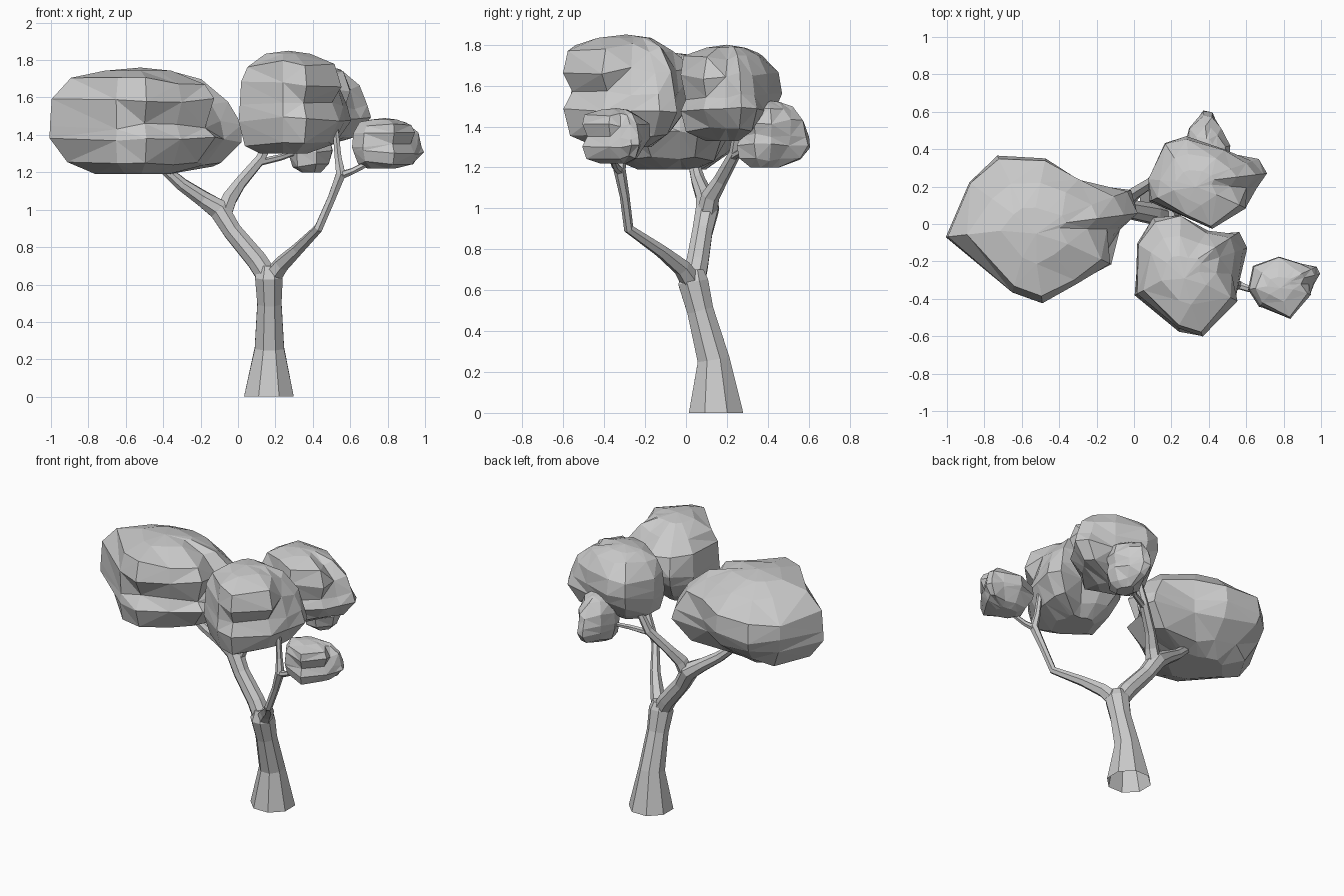
import bpy, bmesh, math, random
from mathutils import Vector

grey = bpy.data.materials.new("light_grey")
grey.diffuse_color = (0.6, 0.6, 0.6, 1)


def finish(bm, name):
    bmesh.ops.recalc_face_normals(bm, faces=bm.faces)
    me = bpy.data.meshes.new(name)
    bm.to_mesh(me)
    bm.free()
    me.materials.append(grey)
    ob = bpy.data.objects.new(name, me)
    bpy.context.collection.objects.link(ob)
    return ob


def skin(bm, rings, bottom=True):
    """Bridge successive rings of vertices and cap the ends."""
    n = len(rings[0])
    for a, b in zip(rings, rings[1:]):
        for i in range(n):
            j = (i + 1) % n
            bm.faces.new((a[i], a[j], b[j], b[i]))
    if bottom:
        bm.faces.new(rings[0][::-1])
    return bm.faces.new(rings[-1])


def limb(name, path, sides, bottom=True):
    """Tapered tube; path points are (x, y, z, radius)."""
    bm = bmesh.new()
    pts = [Vector(p[:3]) for p in path]
    rings = []
    for k, p in enumerate(pts):
        t = pts[min(k + 1, len(pts) - 1)] - pts[max(k - 1, 0)]
        if p.z == 0:
            t = Vector((0, 0, 1))
        q = Vector((0, 0, 1)).rotation_difference(t)
        ring = []
        for i in range(sides):
            a = math.tau * (i + 0.5) / sides
            ring.append(bm.verts.new(p + q @ Vector((math.cos(a), math.sin(a), 0)) * path[k][3]))
        rings.append(ring)
    skin(bm, rings, bottom)
    finish(bm, name)


# foliage layers: height fraction, body scale, forward bias, lobe scale, groove depth
LAYERS = [(0, 0.4, 0.16, 0.3, 0), (0.11, 0.74, 0.2, 0.8, 0), (0.32, 0.95, 0.1, 1.0, 0),
          (0.46, 0.99, 0.03, 0.96, 0.13), (0.68, 0.97, 0.04, 0.85, 0),
          (0.88, 0.77, 0.17, 0.62, 0), (0.97, 0.38, 0.12, 0.32, 0)]
GROOVE = Vector((0.8, -0.6))


def foliage(name, body, lobe, z0, z1, seed):
    """Faceted clump: one outline (body plus side lobe) scaled layer by layer."""
    rnd = random.Random(seed)
    bm = bmesh.new()
    c = sum((Vector(p) for p in body), Vector((0, 0))) / len(body)
    h = z1 - z0
    rings = []
    for f, s, bias, ls, groove in LAYERS:
        front = Vector((-0.3 if f < 0.5 else 0.3, -0.95))
        ring = []
        for i, p in enumerate(body + lobe):
            d = Vector(p) - c
            n = d.normalized()
            k = ls
            if i < len(body):
                k = min(1.0, s + bias * n.dot(front))
                if n.dot(GROOVE) > 0.6:
                    k -= groove
            k *= 1 + rnd.uniform(-0.04, 0.02)
            z = z0 + h * f
            if 0 < f < 0.95:
                z += h * rnd.uniform(-0.04, 0.04)
            ring.append(bm.verts.new((c.x + d.x * k, c.y + d.y * k, z)))
        rings.append(ring)
    # crown raised to a shallow point
    top = bmesh.ops.poke(bm, faces=[skin(bm, rings)])["verts"][0]
    top.co.z = z1
    bmesh.ops.triangulate(bm, faces=[f for f in bm.faces if len(f.verts) > 3])
    finish(bm, name)


# Trunk and limbs
limb("trunk", [(0.165, 0.147, 0, 0.144), (0.168, 0.135, 0.26, 0.085),
               (0.168, 0.07, 0.5, 0.07), (0.165, 0.035, 0.64, 0.08),
               (0.165, 0.035, 0.7, 0.055)], 8, bottom=False)
limb("left_branch", [(0.165, 0.035, 0.63, 0.06), (0.1, 0.055, 0.73, 0.058),
                     (-0.03, 0.08, 0.885, 0.053), (-0.1, 0.105, 1.0, 0.06),
                     (-0.19, 0.09, 1.06, 0.045), (-0.3, 0.06, 1.135, 0.036),
                     (-0.43, 0.03, 1.25, 0.026)], 8)
limb("middle_branch", [(-0.08, 0.1, 0.97, 0.05), (-0.045, 0.12, 1.06, 0.045),
                       (0.01, 0.17, 1.14, 0.035), (0.12, 0.24, 1.27, 0.03),
                       (0.19, 0.26, 1.42, 0.022)], 6)
limb("back_twig", [(0.1, 0.225, 1.25, 0.02), (0.23, 0.28, 1.28, 0.017),
                   (0.4, 0.42, 1.34, 0.012)], 6)
limb("right_branch", [(0.175, 0.035, 0.63, 0.055), (0.235, -0.02, 0.71, 0.044),
                      (0.32, -0.12, 0.79, 0.033), (0.43, -0.28, 0.9, 0.025),
                      (0.5, -0.3, 1.06, 0.024), (0.55, -0.325, 1.19, 0.03),
                      (0.535, -0.31, 1.28, 0.021), (0.52, -0.3, 1.44, 0.017)], 6)
limb("right_twig", [(0.54, -0.32, 1.18, 0.024), (0.61, -0.345, 1.205, 0.018),
                    (0.74, -0.37, 1.27, 0.015)], 6)

# Foliage clumps: body outline, lobe outline, bottom, top
foliage("left_foliage",
        [(-0.28, 0.255), (-0.47, 0.365), (-0.74, 0.385), (-0.89, 0.23), (-1.01, -0.07),
         (-0.65, -0.36), (-0.49, -0.42), (-0.3, -0.32), (-0.11, -0.22)],
        [(-0.07, -0.03), (0.04, 0.06), (-0.02, 0.18)], 1.19, 1.76, 1)
foliage("front_foliage",
        [(0.4, -0.03), (0.25, 0.06), (0.1, 0.04), (0.01, -0.1), (0.005, -0.38),
         (0.24, -0.57), (0.37, -0.61), (0.55, -0.41)],
        [(0.575, -0.27), (0.6, -0.13), (0.56, -0.045)], 1.3, 1.85, 2)
foliage("back_foliage",
        [(0.5, 0.41), (0.28, 0.475), (0.16, 0.44), (0.07, 0.24), (0.08, 0.12),
         (0.28, 0.03), (0.42, -0.03), (0.61, 0.08)],
        [(0.65, 0.19), (0.705, 0.27), (0.66, 0.345)], 1.33, 1.8, 3)
foliage("small_back_foliage",
        [(0.29, 0.52), (0.26, 0.4), (0.31, 0.28), (0.42, 0.25),
         (0.51, 0.33), (0.52, 0.42), (0.47, 0.52)],
        [(0.42, 0.6), (0.37, 0.61)], 1.2, 1.53, 4)
foliage("right_foliage",
        [(0.9, -0.205), (0.775, -0.17), (0.63, -0.22), (0.61, -0.35),
         (0.67, -0.44), (0.835, -0.505), (0.955, -0.38)],
        [(0.97, -0.32), (1.0, -0.265), (0.985, -0.225)], 1.22, 1.49, 5)
